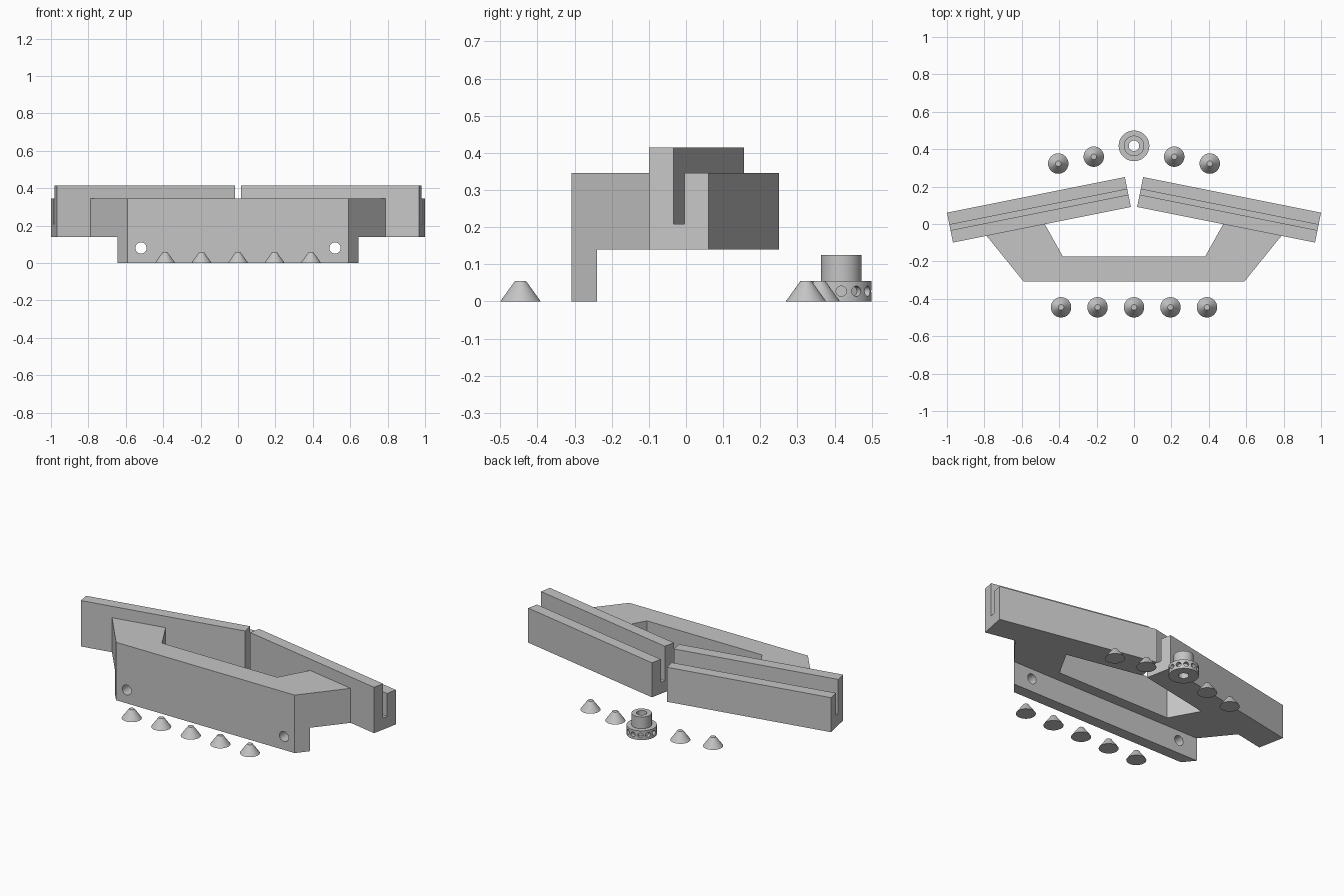
import bpy, bmesh, math
from mathutils import Matrix, Vector

if "Cube" in bpy.data.objects:
    bpy.data.objects.remove(bpy.data.objects["Cube"])

grey = bpy.data.materials.new("plain grey")
grey.diffuse_color = (0.56, 0.56, 0.56, 1)
grey.use_nodes = True
grey.node_tree.nodes["Principled BSDF"].inputs["Base Color"].default_value = grey.diffuse_color


def make(name, bm):
    bmesh.ops.recalc_face_normals(bm, faces=bm.faces)
    me = bpy.data.meshes.new(name)
    bm.to_mesh(me)
    bm.free()
    me.materials.append(grey)
    ob = bpy.data.objects.new(name, me)
    bpy.context.collection.objects.link(ob)
    return ob


def prism(name, points, offset):
    """Closed outline of 3D points, extruded along offset."""
    bm = bmesh.new()
    face = bm.faces.new([bm.verts.new(p) for p in points])
    out = bmesh.ops.extrude_face_region(bm, geom=[face], use_keep_orig=True)
    verts = [v for v in out["geom"] if isinstance(v, bmesh.types.BMVert)]
    bmesh.ops.translate(bm, verts=verts, vec=Vector(offset))
    return make(name, bm)


def lathe(name, profile, location, steps=48):
    """Closed (radius, z) ring profile revolved about z."""
    bm = bmesh.new()
    verts = [bm.verts.new((r, 0, z)) for r, z in profile]
    n = len(verts)
    edges = [bm.edges.new((verts[i], verts[(i + 1) % n])) for i in range(n)]
    bmesh.ops.spin(bm, geom=verts + edges, cent=(0, 0, 0), axis=(0, 0, 1),
                   angle=2 * math.pi, steps=steps, use_duplicate=False)
    bmesh.ops.remove_doubles(bm, verts=bm.verts, dist=1e-5)
    bmesh.ops.translate(bm, verts=bm.verts, vec=Vector(location))
    return make(name, bm)


def cone(name, r1, r2, depth, matrix, segments=40):
    bm = bmesh.new()
    bmesh.ops.create_cone(bm, cap_ends=True, segments=segments, radius1=r1,
                          radius2=r2, depth=depth, matrix=matrix)
    return make(name, bm)


def activate(ob):
    bpy.ops.object.select_all(action='DESELECT')
    ob.select_set(True)
    bpy.context.view_layer.objects.active = ob


def cut(ob, cutter):
    mod = ob.modifiers.new("cut", 'BOOLEAN')
    mod.operation, mod.solver, mod.object = 'DIFFERENCE', 'EXACT', cutter
    activate(ob)
    bpy.ops.object.modifier_apply(modifier=mod.name)
    bpy.data.objects.remove(cutter)


def smooth(ob):
    activate(ob)
    bpy.ops.object.shade_smooth_by_angle(angle=math.radians(30))


# Body: C-shaped block whose underside is stepped behind the front plate
half = [(0.59, -0.308), (0.79, -0.061), (0.478, 0.001), (0.38, -0.174)]
outline = half + [(-x, y) for x, y in reversed(half)]
body = prism("body", [(x, y, 0) for x, y in outline], (0, 0, 0.346))
step = [(-1, -0.24, -0.1), (1, -0.24, -0.1), (1, 0.3, -0.1), (-1, 0.3, -0.1)]
cut(body, prism("step_cutter", step, (0, 0, 0.24)))

# Screw holes through the front plate
for s in (-1, 1):
    m = Matrix.Translation((0.519 * s, -0.27, 0.08)) @ Matrix.Rotation(math.pi / 2, 4, 'X')
    cut(body, cone("hole_cutter", 0.03, 0.03, 0.2, m))
smooth(body)

# Slotted arms: front wall taller than the back wall
section = [(0, 0.14), (0.163, 0.14), (0.163, 0.346), (0.097, 0.346),
           (0.097, 0.208), (0.067, 0.208), (0.067, 0.414), (0, 0.414)]
a = math.radians(11.3)
along = Vector((math.cos(a), -math.sin(a), 0))
across = Vector((math.sin(a), math.cos(a), 0))
for s, side in ((-1, "left"), (1, "right")):
    pts = [Vector((0.017, 0.091, z)) + across * w for w, z in section]
    prism(side + "_arm", [(p.x * s, p.y, p.z) for p in pts],
          (along.x * 0.97 * s, along.y * 0.97, 0))

# Small conical feet in a front row and a back row
spots = [(x, -0.4455) for x in (-0.39, -0.195, 0, 0.195, 0.39)]
spots += [(s * x, y) for s in (-1, 1) for x, y in ((0.405, 0.323), (0.215, 0.36))]
for x, y in spots:
    smooth(cone("cone_foot", 0.0545, 0.015, 0.055, Matrix.Translation((x, y, 0.0275))))

# Knob: wide base, narrow neck, through bore
centre = (0, 0.418, 0)
knob = lathe("knob", [(0.028, 0), (0.082, 0), (0.082, 0.055), (0.0545, 0.055),
                      (0.0545, 0.125), (0.028, 0.125)], centre)

# Ring of twelve blind holes around the knob base
for i in range(12):
    m = (Matrix.Translation((0, 0.418, 0.0275)) @ Matrix.Rotation(i * math.pi / 6, 4, 'Z')
         @ Matrix.Translation((0.082, 0, 0)) @ Matrix.Rotation(math.pi / 2, 4, 'Y'))
    cut(knob, cone("knob_hole_cutter", 0.014, 0.014, 0.044, m, 20))
smooth(knob)
